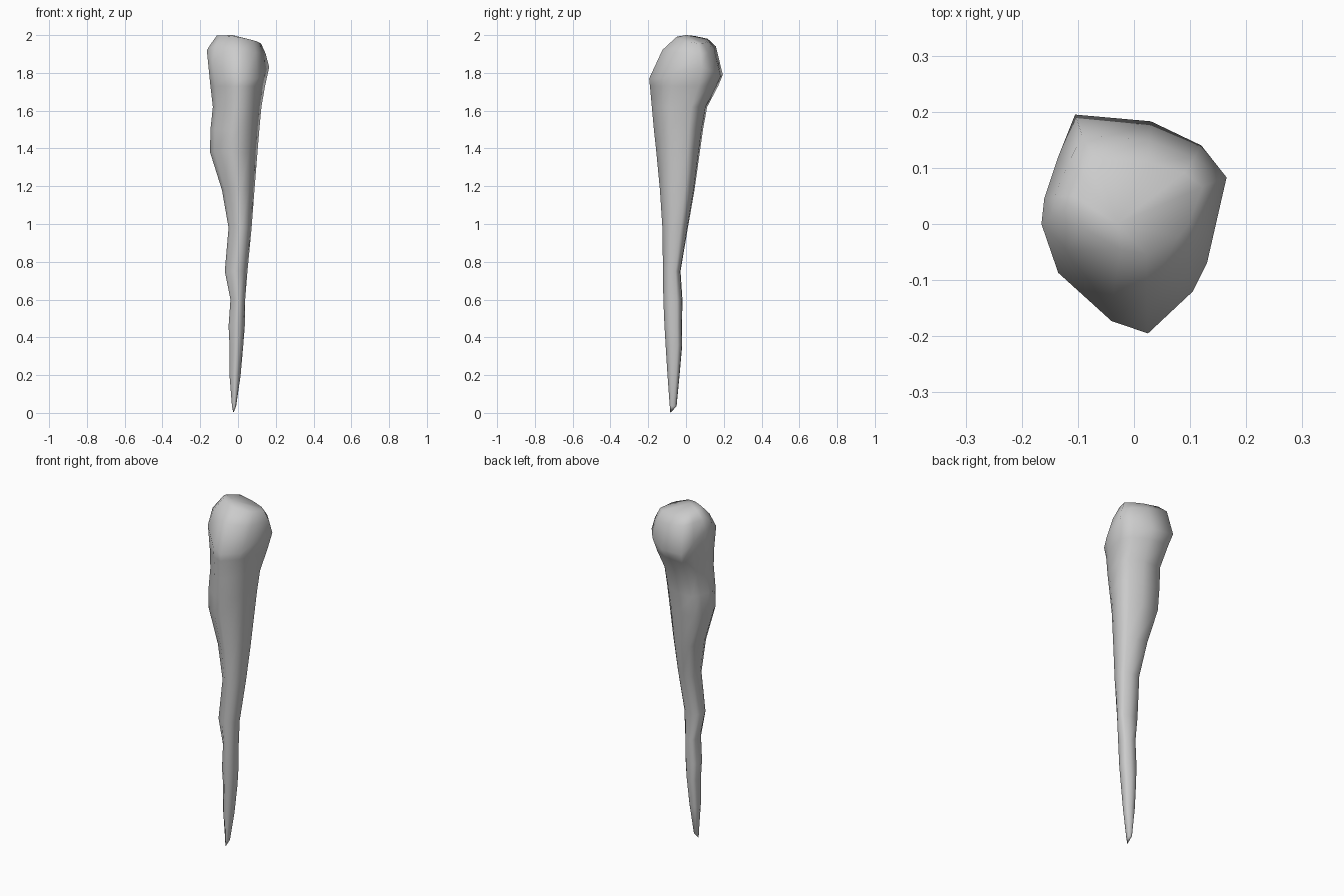
import bpy, bmesh

if "Cube" in bpy.data.objects:
    bpy.data.objects.remove(bpy.data.objects["Cube"])

# Irregular cross-section at the shoulder (x, y), anticlockwise seen from above
OUTLINE = [(.165, .083), (.12, .14), (.03, .183), (-.105, .195), (-.135, .12), (-.16, .045),
           (-.165, 0), (-.135, -.087), (-.04, -.173), (.025, -.195), (.105, -.12), (.13, -.07)]
SHOULDER_Z = [1.83, 1.81, 1.78, 1.79, 1.84, 1.89, 1.92, 1.86, 1.79, 1.77, 1.77, 1.80]

# Rings from tip upward: z, x min, x max, y min, y max
RINGS = [(.035, -.032, -.010, -.086, -.05),
         (.20, -.045, .014, -.098, -.034),
         (.36, -.045, .028, -.108, -.02),
         (.46, -.050, .036, -.114, -.021),
         (.60, -.040, .038, -.120, -.019),
         (.75, -.070, .050, -.122, -.029),
         (.98, -.050, .072, -.125, .010),
         (1.18, -.085, .087, -.138, .045),
         (1.38, -.148, .103, -.157, .073),
         (1.50, -.146, .113, -.170, .090),
         (1.62, -.133, .124, -.181, .112),
         (1.73, -.146, .143, -.191, .170)]


def fit(x0, x1, y0, y1):
    """Scale the cross-section to the given bounds."""
    return [((x0 + x1) / 2 + x / .165 * (x1 - x0) / 2,
             (y0 + y1) / 2 + y / .195 * (y1 - y0) / 2) for x, y in OUTLINE]


bm = bmesh.new()
rings = []


def add_ring(points):
    rings.append([bm.verts.new(p) for p in points])


# Tapering shaft
for z, *bounds in RINGS:
    add_ring([(x, y, z) for x, y in fit(*bounds)])
# Uneven shoulder, rounded rim and tilted top
add_ring([(x, y, z) for (x, y), z in zip(OUTLINE, SHOULDER_Z)])
add_ring([(x, y, 1.925 - .17 * x) for x, y in fit(-.146, .147, -.125, .158)])
add_ring([(x, y, min(2, 1.983 - .16 * x - .12 * y)) for x, y in fit(-.112, .122, -.055, .115)])

for low, high in zip(rings, rings[1:]):
    for i in range(len(low)):
        j = (i + 1) % len(low)
        bm.faces.new((low[i], low[j], high[j], high[i]))


def close(ring, point):
    """Fan a ring to a single point."""
    tip = bm.verts.new(point)
    for i in range(len(ring)):
        bm.faces.new((ring[i], ring[(i + 1) % len(ring)], tip))


close(rings[0], (-.024, -.083, 0))
close(rings[-1], (-.03, .0, 2))
bmesh.ops.recalc_face_normals(bm, faces=bm.faces)

mesh = bpy.data.meshes.new("icicle")
bm.to_mesh(mesh)
bm.free()
icicle = bpy.data.objects.new("icicle", mesh)
bpy.context.collection.objects.link(icicle)
mesh.polygons.foreach_set("use_smooth", [True] * len(mesh.polygons))
mesh.update()
